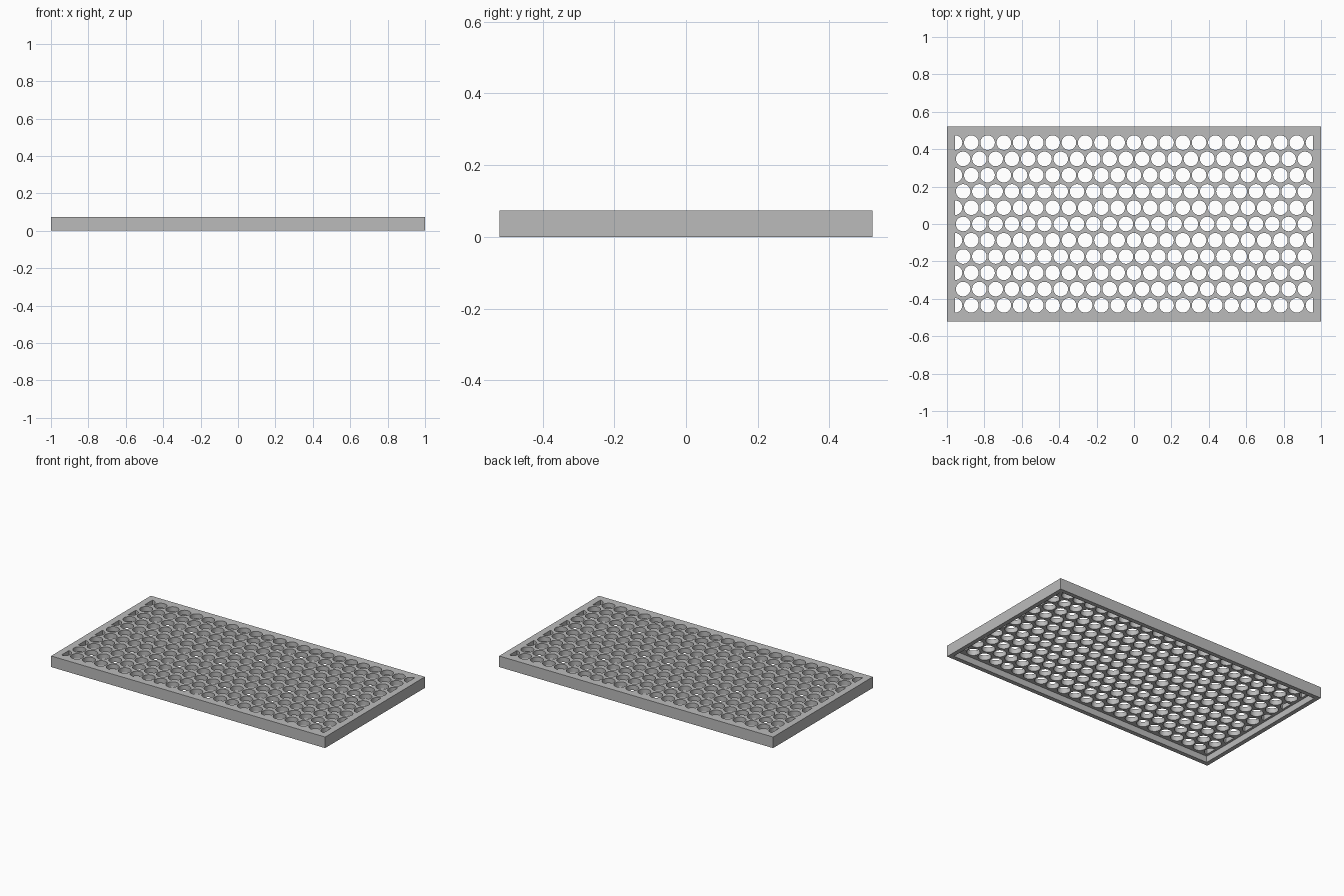
import bpy, bmesh, math

cube = bpy.data.objects.get("Cube")
if cube:
    bpy.data.objects.remove(cube, do_unlink=True)

HALF_X, HALF_Y, HEIGHT = 1.0, 0.52, 0.073
RIM, PLATE = 0.04, 0.032
PITCH, RADIUS, SIDES = 0.087, 0.039, 32

grey = bpy.data.materials.new("plain_grey")
grey.use_nodes = True
colour = (0.5, 0.5, 0.5, 1)
grey.diffuse_color = colour
grey.node_tree.nodes["Principled BSDF"].inputs["Base Color"].default_value = colour


def make_object(name, bm):
    bmesh.ops.recalc_face_normals(bm, faces=bm.faces)
    mesh = bpy.data.meshes.new(name)
    bm.to_mesh(mesh)
    bm.free()
    mesh.materials.append(grey)
    obj = bpy.data.objects.new(name, mesh)
    bpy.context.collection.objects.link(obj)
    return obj


# Tray: a slab with a pocket sunk into its underside, leaving a rim all round
bm = bmesh.new()
bmesh.ops.create_cube(bm, size=1)
for v in bm.verts:
    v.co.x *= 2 * HALF_X
    v.co.y *= 2 * HALF_Y
    v.co.z = (v.co.z + 0.5) * HEIGHT
bm.normal_update()
bottom = min(bm.faces, key=lambda f: f.calc_center_median().z)
bmesh.ops.inset_individual(bm, faces=[bottom], thickness=RIM)
pocket = bmesh.ops.extrude_discrete_faces(bm, faces=[bottom])["faces"][0]
for v in pocket.verts:
    v.co.z = HEIGHT - PLATE
tray = make_object("perforated_tray", bm)

# Hole cutters: staggered rows, with half holes at the ends of alternate rows
bm = bmesh.new()


def add_cutter(x, y, start, sweep):
    count = round(SIDES * sweep / math.tau)
    full = count == SIDES
    angles = [start + sweep * i / count for i in range(count if full else count + 1)]
    ring = [bm.verts.new((x + RADIUS * math.cos(a), y + RADIUS * math.sin(a),
                          HEIGHT - PLATE - 0.01)) for a in angles]
    face = bm.faces.new(ring)
    top = bmesh.ops.extrude_face_region(bm, geom=[face])["geom"]
    for v in top:
        if isinstance(v, bmesh.types.BMVert):
            v.co.z = HEIGHT + 0.01


for row in range(-5, 6):
    y = row * PITCH
    if row % 2:
        for col in range(-10, 11):
            add_cutter(col * PITCH, y, 0, math.tau)
        add_cutter(-11 * PITCH, y, -math.pi / 2, math.pi)
        add_cutter(11 * PITCH, y, math.pi / 2, math.pi)
    else:
        for col in range(-11, 11):
            add_cutter((col + 0.5) * PITCH, y, 0, math.tau)
cutter = make_object("hole_cutter", bm)
cutter.hide_render = True

# Punch the holes, then drop the cutter
mod = tray.modifiers.new("holes", 'BOOLEAN')
mod.operation = 'DIFFERENCE'
mod.solver = 'EXACT'
mod.object = cutter
bpy.context.view_layer.objects.active = tray
tray.select_set(True)
bpy.ops.object.modifier_apply(modifier=mod.name)
bpy.data.objects.remove(cutter, do_unlink=True)
bpy.ops.object.shade_smooth_by_angle(angle=math.radians(30))
